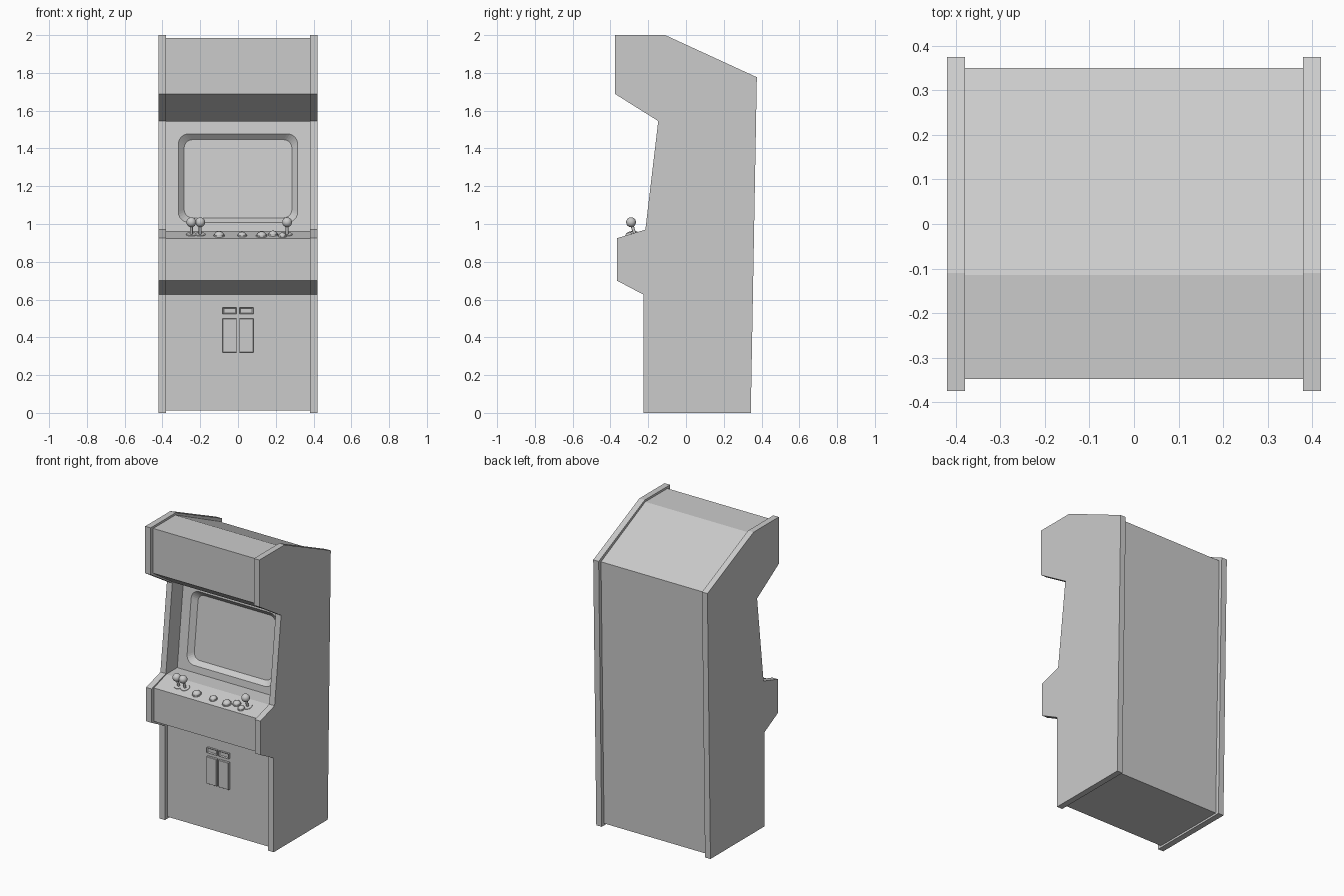
import bpy, bmesh, math
from mathutils import Matrix, Vector

if "Cube" in bpy.data.objects:
    bpy.data.objects.remove(bpy.data.objects["Cube"])


def make(name, bm, smooth=False):
    bmesh.ops.recalc_face_normals(bm, faces=bm.faces)
    me = bpy.data.meshes.new(name)
    bm.to_mesh(me)
    bm.free()
    ob = bpy.data.objects.new(name, me)
    bpy.context.collection.objects.link(ob)
    if smooth:
        bpy.ops.object.select_all(action='DESELECT')
        ob.select_set(True)
        bpy.context.view_layer.objects.active = ob
        bpy.ops.object.shade_smooth_by_angle(angle=math.radians(40))
    return ob


def prism(name, profile, x0, x1):
    """Extrude a (y, z) profile from x0 to x1."""
    bm = bmesh.new()
    face = bm.faces.new([bm.verts.new((x0, y, z)) for y, z in profile])
    ext = bmesh.ops.extrude_face_region(bm, geom=[face])
    verts = [v for v in ext['geom'] if isinstance(v, bmesh.types.BMVert)]
    bmesh.ops.translate(bm, verts=verts, vec=(x1 - x0, 0, 0))
    return make(name, bm)


def rounded_rect(w, h, r, steps=6):
    pts = []
    for i, (sx, sy) in enumerate([(1, 1), (-1, 1), (-1, -1), (1, -1)]):
        for k in range(steps + 1):
            a = math.pi / 2 * (i + k / steps)
            pts.append((sx * (w - r) + r * math.cos(a), sy * (h - r) + r * math.sin(a)))
    return pts


# Side panels
side = [(-.375, 2), (-.11, 2), (.375, 1.777), (.343, 0), (-.225, 0), (-.225, .626),
        (-.365, .7), (-.365, .925), (-.215, .97), (-.147, 1.545), (-.375, 1.688)]
prism("left_side_panel", side, -.42, -.38)
prism("right_side_panel", side, .38, .42)

# Cabinet body between the panels
bez_low, bez_top = Vector((0, -.095, .964)), Vector((0, -.027, 1.543))
body = prism("cabinet_body",
             [(-.348, 1.986), (-.115, 1.986), (.35, 1.765), (.318, .013), (-.2, .013), (-.2, .627),
              (-.34, .7), (-.34, .922), (-.21, .964), bez_low.yz, bez_top.yz,
              (-.13, 1.543), (-.348, 1.688)], -.38, .38)

# Recessed screen, cut with a tapered rounded block
up = (bez_top - bez_low).normalized()
out = Vector((1, 0, 0)).cross(up)
centre = bez_low.lerp(bez_top, (1.243 - bez_low.z) / (bez_top.z - bez_low.z))
bm = bmesh.new()
rings = []
for depth, grow in [(.03, .03), (-.03, -.03)]:
    loop = rounded_rect(.317 + grow if depth > 0 else .285,
                        .234 + grow if depth > 0 else .208, .055 + grow * .4)
    rings.append([bm.verts.new(centre + Vector((u, 0, 0)) + up * v + out * depth) for u, v in loop])
n = len(rings[0])
for i in range(n):
    j = (i + 1) % n
    bm.faces.new((rings[0][i], rings[0][j], rings[1][j], rings[1][i]))
bm.faces.new(rings[0])
bm.faces.new(rings[1])
cutter = make("screen_cutter", bm)
cutter.hide_render = True
mod = body.modifiers.new("screen_recess", 'BOOLEAN')
mod.operation, mod.object, mod.solver = 'DIFFERENCE', cutter, 'EXACT'
bpy.context.view_layer.objects.active = body
bpy.ops.object.modifier_apply(modifier=mod.name)
bpy.data.objects.remove(cutter)


# Coin doors and slots
def plate(name, x, z, w, h, inset):
    bm = bmesh.new()
    bmesh.ops.create_cube(bm, size=1, matrix=Matrix.Translation((x, -.203, z)) @ Matrix.Diagonal((w, .02, h, 1)))
    front = [f for f in bm.faces if f.normal.y < -.9]
    bmesh.ops.inset_region(bm, faces=front, thickness=inset, depth=0)
    bmesh.ops.translate(bm, verts=front[0].verts, vec=(0, .006 if inset > .005 else -.003, 0))
    make(name, bm)


for sx, label in [(-1, "left"), (1, "right")]:
    plate(label + "_coin_door", sx * .044, .409, .074, .18, .003)
    plate(label + "_coin_slot", sx * .044, .541, .074, .034, .008)

# Controls on the sloped panel
tilt = Matrix.Rotation(math.atan2(.042, .13), 4, 'X')


def on_panel(x, y):
    return Matrix.Translation((x, y, .922 + (y + .34) * .042 / .13)) @ tilt


def cylinder(bm, m, r0, r1, z0, z1, seg=24):
    bmesh.ops.create_cone(bm, cap_ends=True, segments=seg, radius1=r0, radius2=r1, depth=z1 - z0,
                          matrix=m @ Matrix.Translation((0, 0, (z0 + z1) / 2)))


for i, x in enumerate([-.247, -.2, .26]):
    m = on_panel(x, -.27)
    bm = bmesh.new()
    cylinder(bm, m, .03, .028, -.004, .003)
    cylinder(bm, m, .008, .008, 0, .06, 12)
    bmesh.ops.create_uvsphere(bm, u_segments=24, v_segments=12, radius=.026,
                              matrix=m @ Matrix.Translation((0, 0, .068)))
    make(f"joystick_{i + 1}", bm, True)

for i, (x, y, r) in enumerate([(-.1, -.29, .028), (.022, -.29, .024), (.125, -.295, .028),
                               (.185, -.275, .025), (.235, -.3, .022)]):
    m = on_panel(x, y)
    bm = bmesh.new()
    cylinder(bm, m, r * 1.1, r, -.004, .006)
    bmesh.ops.create_uvsphere(bm, u_segments=24, v_segments=12, radius=1,
                              matrix=m @ Matrix.Translation((0, 0, .005)) @ Matrix.Diagonal((r * .9, r * .9, r * .65, 1)))
    make(f"button_{i + 1}", bm, True)
